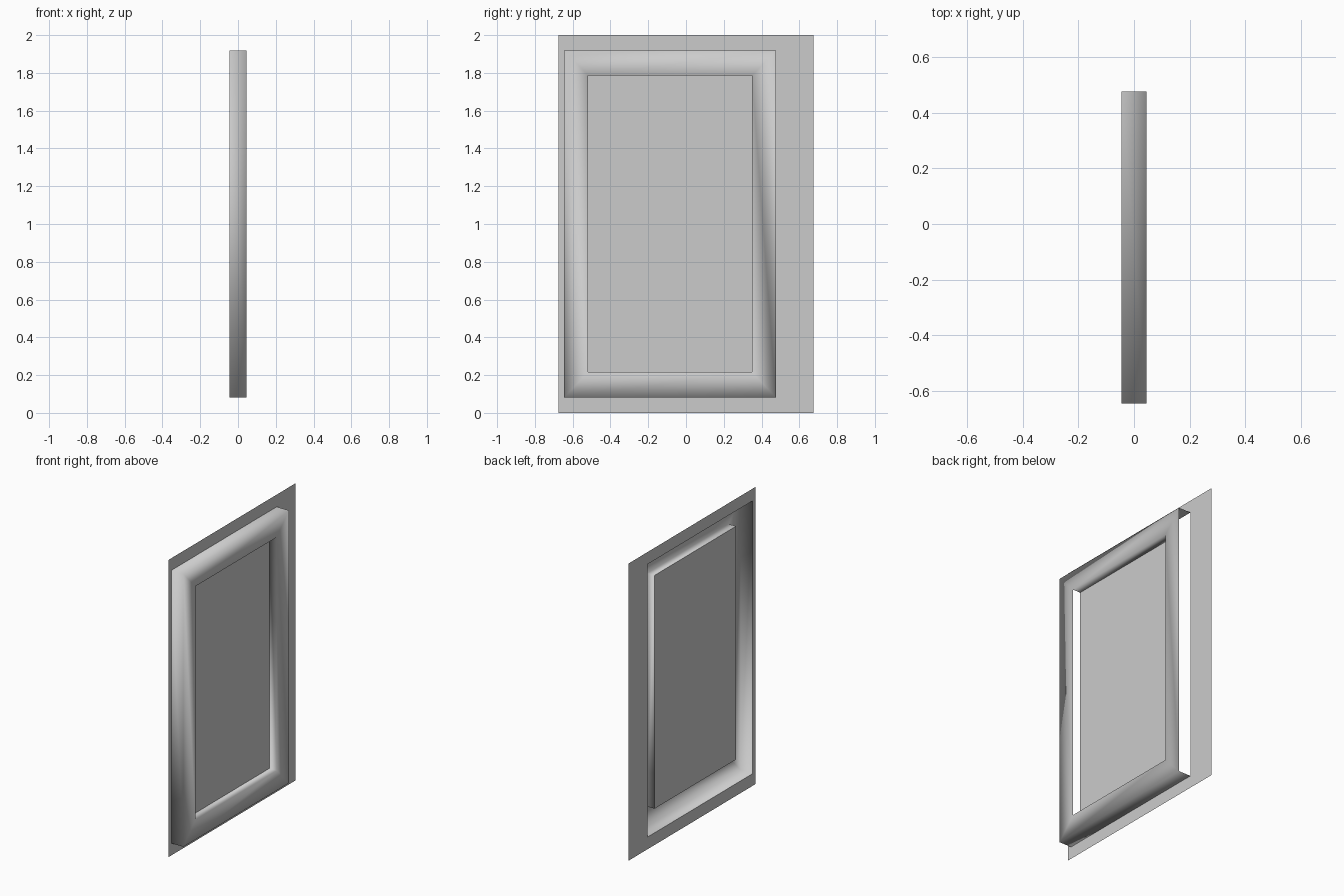
import bpy
import bmesh

if "Cube" in bpy.data.objects:
    bpy.data.objects.remove(bpy.data.objects["Cube"])

BACK, PANEL, FRONT = -0.045, -0.01, 0.045
WALL = (-0.675, 0.675, 0.0, 2.0)        # y min, y max, z min, z max
OUTER = (-0.645, 0.476, 0.082, 1.918)
INNER = (-0.518, 0.349, 0.216, 1.786)


def ring(bm, rect, x):
    """Rectangle of vertices facing +x; side order: bottom, +y, top, -y."""
    y0, y1, z0, z1 = rect
    return [bm.verts.new((x, y, z)) for y, z in ((y0, z0), (y1, z0), (y1, z1), (y0, z1))]


def bridge(bm, a, b, skip=None):
    for i in range(4):
        if i != skip:
            j = (i + 1) % 4
            bm.faces.new((a[i], a[j], b[j], b[i]))


def finish(bm, name, smooth=False):
    mesh = bpy.data.meshes.new(name)
    for f in bm.faces:
        f.smooth = smooth
    bm.to_mesh(mesh)
    bm.free()
    obj = bpy.data.objects.new(name, mesh)
    bpy.context.collection.objects.link(obj)
    return obj


# Thin wall sheet with the window opening
bm = bmesh.new()
bridge(bm, ring(bm, WALL, BACK), ring(bm, OUTER, BACK))
finish(bm, "wall_sheet")

# Hollow raised frame: the two strips facing +y are open
bm = bmesh.new()
outer_back = ring(bm, OUTER, BACK)
outer_front = ring(bm, OUTER, FRONT)
inner_front = ring(bm, INNER, FRONT)
inner_back = ring(bm, INNER, PANEL)
bridge(bm, outer_back, outer_front, skip=1)
bridge(bm, outer_front, inner_front)
bridge(bm, inner_front, inner_back, skip=3)
finish(bm, "window_frame", smooth=True)

# Recessed flat pane
bm = bmesh.new()
bm.faces.new(ring(bm, INNER, PANEL))
finish(bm, "window_pane")
